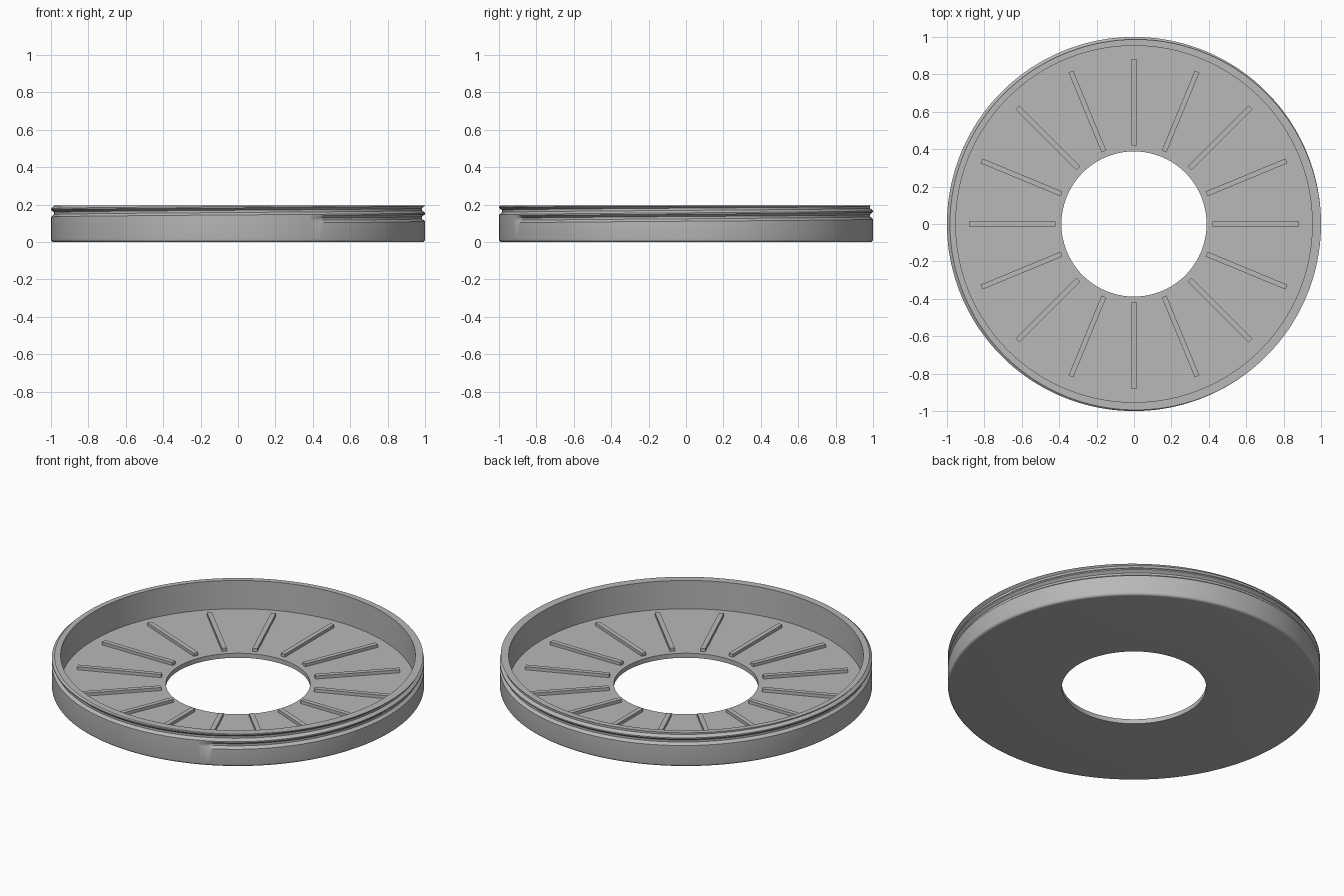
import bpy, bmesh
from math import cos, sin, pi, radians

cube = bpy.data.objects.get("Cube")
if cube:
    bpy.data.objects.remove(cube)

# One plain grey material
grey = bpy.data.materials.new("plain_grey")
grey.use_nodes = True
colour = (0.48, 0.48, 0.48, 1)
grey.diffuse_color = colour
grey.node_tree.nodes["Principled BSDF"].inputs["Base Color"].default_value = colour

# Main dimensions
HOLE, INNER, OUTER = 0.388, 0.953, 1.0
FLOOR, TOP = 0.027, 0.195
FILLET = 0.015
COLUMNS = 240

# Helical thread groove
START = radians(-67)
PITCH, FIRST_CENTRE, DEPTH = 0.045, 0.122, 0.016
HALF_MOUTH, HALF_ROOT = 0.019, 0.006
TAPER = 0.015


def groove_radius(turn, z):
    """Outer radius at a height, after the thread is cut."""
    cut = 0
    for k in range(3):
        away = abs(z - FIRST_CENTRE - PITCH * (turn + k))
        amount = (HALF_MOUTH - away) / (HALF_MOUTH - HALF_ROOT)
        amount = max(0, min(1, amount))
        cut = max(cut, amount * min(1, (turn + k) / TAPER))
    return OUTER - DEPTH * cut


def section(turn):
    """Closed cross-section of the ring at one angle."""
    points = [(HOLE, 0)]
    for i in range(5):
        a = i * pi / 8
        points.append((OUTER - FILLET + FILLET * sin(a), FILLET * (1 - cos(a))))
    for k in range(3):
        centre = FIRST_CENTRE + PITCH * (turn + k)
        for offset in (-HALF_MOUTH, -HALF_ROOT, HALF_ROOT, HALF_MOUTH):
            z = min(TOP, centre + offset)
            points.append((groove_radius(turn, z), z))
    points += [(groove_radius(turn, TOP), TOP), (INNER, TOP),
               (INNER, FLOOR), (HOLE, FLOOR)]
    return points


def finish(bm, name):
    bmesh.ops.recalc_face_normals(bm, faces=bm.faces)
    mesh = bpy.data.meshes.new(name)
    bm.to_mesh(mesh)
    bm.free()
    mesh.materials.append(grey)
    obj = bpy.data.objects.new(name, mesh)
    bpy.context.collection.objects.link(obj)
    return obj


# Threaded ring with rim wall, floor and centre hole
bm = bmesh.new()
columns = []
for c in range(COLUMNS + 1):
    turn = c / COLUMNS
    a = START + 2 * pi * turn
    columns.append([bm.verts.new((r * cos(a), r * sin(a), z))
                    for r, z in section(turn)])
for left, right in zip(columns, columns[1:]):
    for i in range(len(left)):
        j = (i + 1) % len(left)
        bm.faces.new((left[i], right[i], right[j], left[j]))
bmesh.ops.remove_doubles(bm, verts=bm.verts, dist=0.00002)
ring = finish(bm, "threaded_ring")
bpy.ops.object.select_all(action='DESELECT')
ring.select_set(True)
bpy.context.view_layer.objects.active = ring
bpy.ops.object.shade_smooth_by_angle(angle=radians(30))

# Radial ribs on the floor
RIB_LENGTH, RIB_WIDTH, RIB_HEIGHT, RIB_CENTRE = 0.462, 0.027, 0.022, 0.651
for n in range(16):
    a = n * pi / 8
    bm = bmesh.new()
    bmesh.ops.create_cube(bm, size=1)
    bmesh.ops.scale(bm, vec=(RIB_LENGTH, RIB_WIDTH, RIB_HEIGHT), verts=bm.verts)
    rib = finish(bm, f"radial_rib_{n + 1}")
    rib.location = (RIB_CENTRE * cos(a), RIB_CENTRE * sin(a), FLOOR + 0.007)
    rib.rotation_euler.z = a
